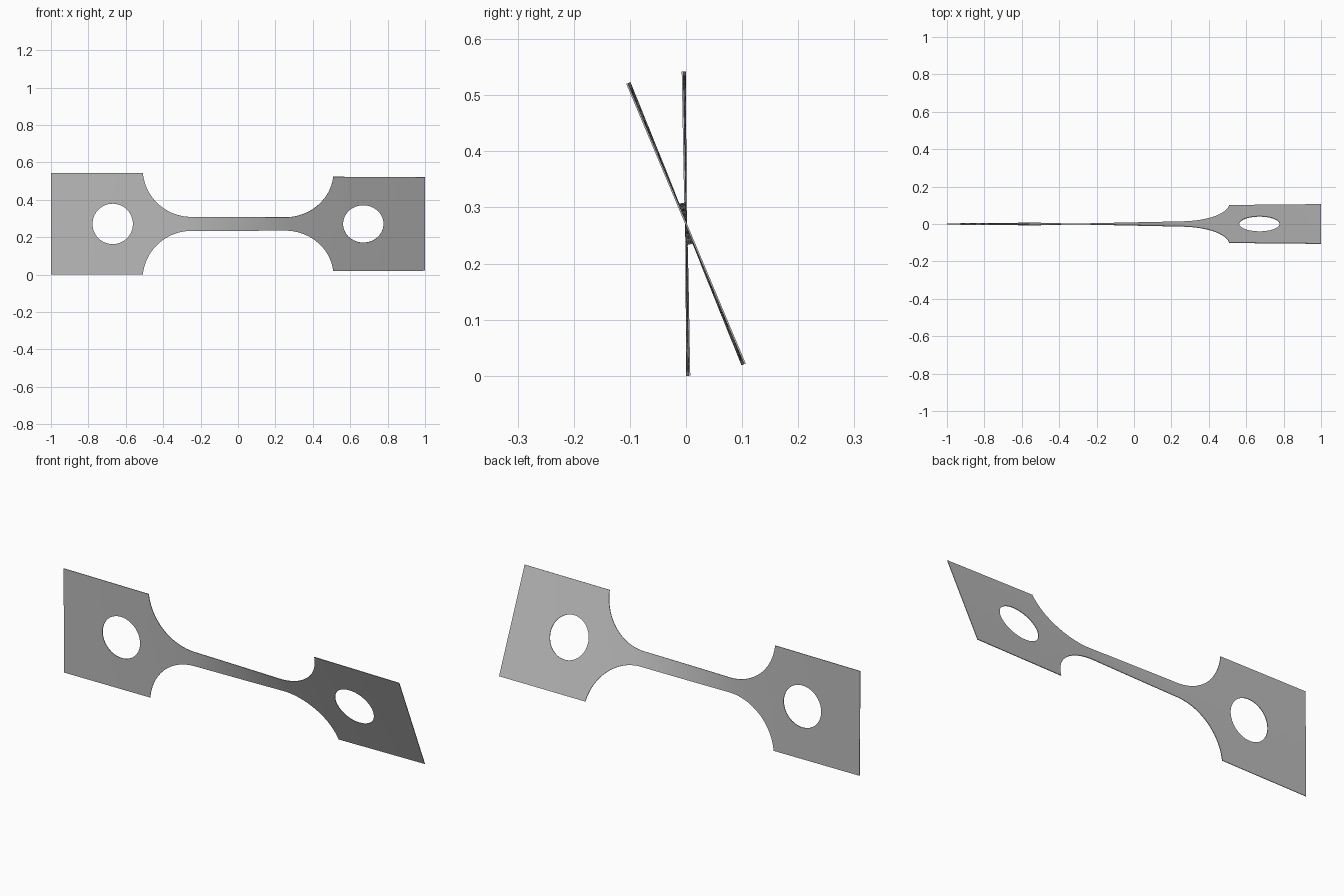
import bpy
import bmesh
from math import sin, cos, pi, radians, sqrt, asin

cube = bpy.data.objects.get("Cube")
if cube:
    bpy.data.objects.remove(cube, do_unlink=True)

HALF = 0.271      # half height of the grip plates
NECK = 0.0375     # half height of the narrow bar
BAR = 0.25        # half length of the narrow bar
FILLET = 0.26     # radius of the shoulders
HOLE_X, HOLE_R = 0.67, 0.108
THICK = 0.003
ROWS = 4

# Twist in degrees along the length, mostly in the narrow bar
TWIST = [(-1, 0.4), (-0.51, 1.3), (-0.28, 2.3), (0.28, 20.6), (0.51, 21.7), (1, 22.8)]


def twist(x):
    for (x0, a0), (x1, a1) in zip(TWIST, TWIST[1:]):
        if x <= x1:
            return radians(a0 + (a1 - a0) * (x - x0) / (x1 - x0))
    return radians(TWIST[-1][1])


# Columns of one half: (distance from middle, outer half height, hole half height)
start = asin((NECK + FILLET - HALF) / FILLET)
columns = [(BAR * i / 12, NECK, 0) for i in range(12)]
for i in range(25):
    t = pi / 2 + (start - pi / 2) * i / 24
    columns.append((BAR + FILLET * cos(t), NECK + FILLET * (1 - sin(t)), 0))
columns.append((0.535, HALF, 0))
for i in range(33):
    t = pi * i / 32
    columns.append((HOLE_X - HOLE_R * cos(t), HALF, HOLE_R * sin(t) if 0 < i < 32 else 0))
columns += [(x, HALF, 0) for x in (0.83, 0.89, 0.95, 1.0)]
columns = [(-x, h, c) for x, h, c in reversed(columns[1:])] + columns

# Flat strips above and below the middle line, turned about the long axis
bm = bmesh.new()
for side in (1, -1):
    previous = None
    for x, outer, inner in columns:
        a = twist(x)
        line = []
        for r in range(ROWS + 1):
            d = side * (inner + (outer - inner) * r / ROWS)
            line.append(bm.verts.new((x, -d * sin(a), HALF + d * cos(a))))
        if previous:
            for r in range(ROWS):
                quad = [previous[r], line[r], line[r + 1], previous[r + 1]]
                bm.faces.new(quad if side > 0 else quad[::-1])
        previous = line
bmesh.ops.remove_doubles(bm, verts=bm.verts, dist=0.00005)
mesh = bpy.data.meshes.new("twisted_test_strip")
bm.to_mesh(mesh)
bm.free()
strip = bpy.data.objects.new("twisted_test_strip", mesh)
bpy.context.collection.objects.link(strip)

# Sheet thickness
bpy.ops.object.select_all(action='DESELECT')
strip.select_set(True)
bpy.context.view_layer.objects.active = strip
solid = strip.modifiers.new("thickness", 'SOLIDIFY')
solid.thickness = THICK
solid.offset = 0
bpy.ops.object.modifier_apply(modifier=solid.name)
bpy.ops.object.shade_smooth_by_angle(angle=radians(30))

# Plain grey metal
grey = bpy.data.materials.new("grey_metal")
grey.use_nodes = True
colour = (0.5, 0.5, 0.5, 1)
grey.diffuse_color = colour
grey.node_tree.nodes["Principled BSDF"].inputs["Base Color"].default_value = colour
mesh.materials.append(grey)
